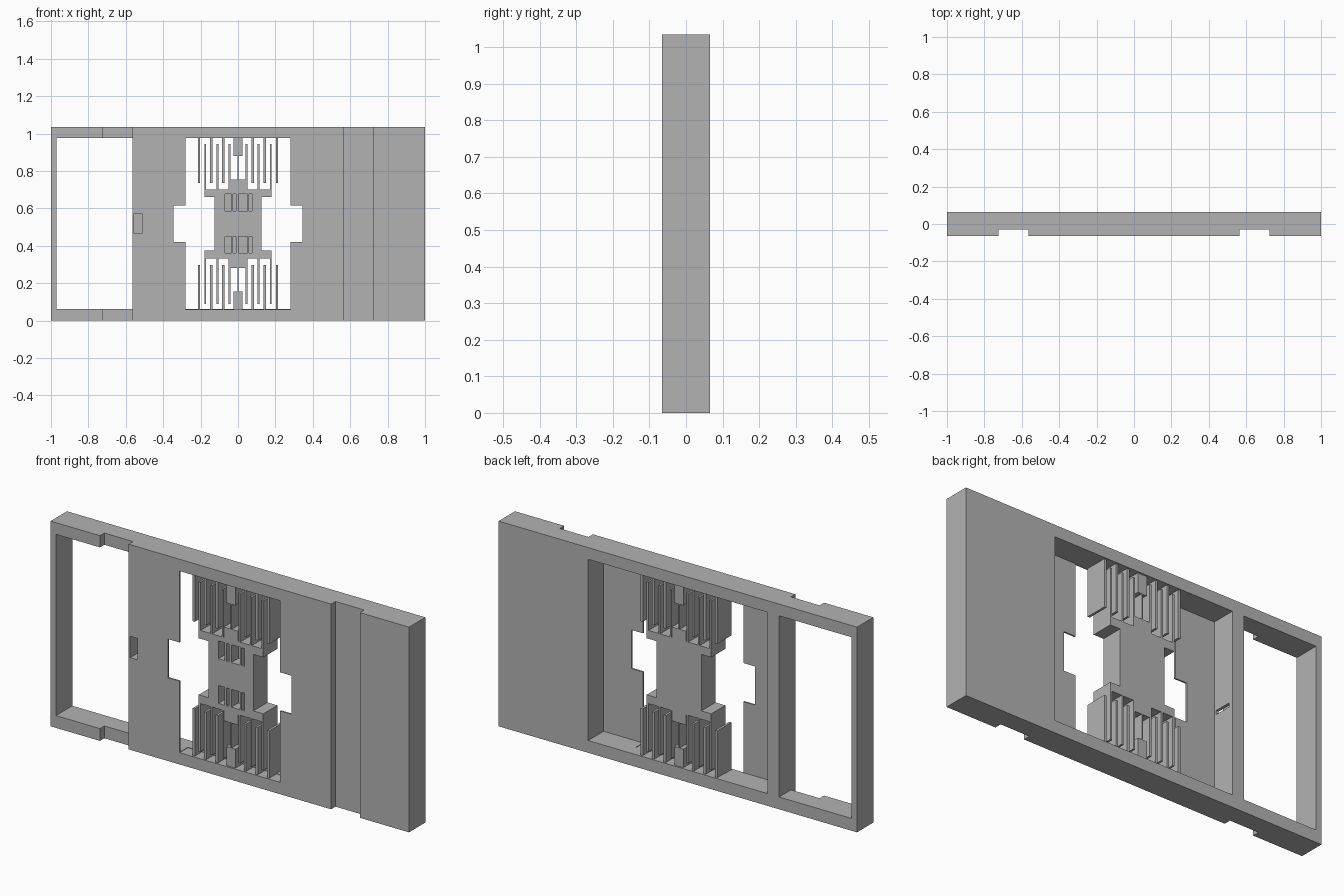
import bpy
import bmesh

cube = bpy.data.objects.get("Cube")
if cube:
    bpy.data.objects.remove(cube)

grey = bpy.data.materials.new("plain_grey")
grey.use_nodes = True
GREY = (0.45, 0.45, 0.45, 1)
grey.diffuse_color = GREY
grey.node_tree.nodes["Principled BSDF"].inputs["Base Color"].default_value = GREY

H, D = 1.035, 0.065        # body height, half depth
LOW, HIGH = 0.062, 0.976   # inner edges of the frame rails
F = 0.056                  # half depth of the moving mechanism


def prism(name, outline, y0, y1):
    """Extrude an outline in x and z along y."""
    bm = bmesh.new()
    face = bm.faces.new([bm.verts.new((x, y0, z)) for x, z in outline])
    grown = bmesh.ops.extrude_face_region(bm, geom=[face])
    moved = [g for g in grown["geom"] if isinstance(g, bmesh.types.BMVert)]
    bmesh.ops.translate(bm, verts=moved, vec=(0, y1 - y0, 0))
    bmesh.ops.recalc_face_normals(bm, faces=bm.faces)
    mesh = bpy.data.meshes.new(name)
    bm.to_mesh(mesh)
    bm.free()
    mesh.materials.append(grey)
    obj = bpy.data.objects.new(name, mesh)
    bpy.context.collection.objects.link(obj)
    return obj


def box(name, x0, x1, y0, y1, z0, z1):
    return prism(name, [(x0, z0), (x1, z0), (x1, z1), (x0, z1)], y0, y1)


def cut(target, cutter):
    mod = target.modifiers.new("cut", "BOOLEAN")
    mod.operation = "DIFFERENCE"
    mod.solver = "EXACT"
    mod.object = cutter
    bpy.context.view_layer.objects.active = target
    bpy.ops.object.modifier_apply(modifier=mod.name)
    bpy.data.objects.remove(cutter)


def flip(z):
    return H - z


def box_pair(name, x0, x1, y0, y1, z0, z1):
    """Make an upper box and its mirror image at the bottom."""
    box("upper_" + name, x0, x1, y0, y1, z0, z1)
    box("lower_" + name, x0, x1, y0, y1, flip(z1), flip(z0))


# Frame body with front grooves, through window and rear pocket
frame = box("frame", -1, 1, -D, D, 0, H)
for x0 in (-0.725, 0.565):
    cut(frame, box("groove_cutter", x0, x0 + 0.16, -0.2, -0.03, -0.1, 1.2))
cut(frame, box("window_cutter", -0.97, -0.565, -0.2, 0.2, LOW, HIGH))
cut(frame, box("pocket_cutter", -0.5, 0.5, -0.057, 0.2, LOW, HIGH))

# Cross-shaped opening in the thin front wall
quarter = [(0.345, 0.615), (0.28, 0.615), (0.28, HIGH - 0.0005)]
right = [(x, flip(z)) for x, z in reversed(quarter)] + quarter
cross = right + [(-x, z) for x, z in reversed(right)]
cut(frame, prism("opening_cutter", cross, -0.2, 0))

# Small front hole with a side slot into the pocket
cut(frame, box("hole_cutter", -0.556, -0.514, -0.2, 0.045, 0.465, 0.572))
cut(frame, box("slot_cutter", -0.53, -0.48, -0.045, 0.04, 0.51, 0.53))

# Central shuttle with stepped ends
quarter = [(0.125, 0.66), (0.18, 0.66), (0.18, 0.702), (0.04, 0.702), (0.04, 0.754)]
right = [(x, flip(z)) for x, z in reversed(quarter)] + quarter
outline = right + [(-x, z) for x, z in reversed(right)]
shuttle = prism("shuttle", outline, -F, F)
for x0, x1 in ((-0.07, -0.036), (-0.026, -0.01), (0.002, 0.05), (0.06, 0.075)):
    for z0 in (0.586, 0.361):
        cut(shuttle, box("recess_cutter", x0, x1, -0.2, 0, z0, z0 + 0.09))

# Anchors and thin springs
box_pair("anchor", -0.025, 0.025, -F, F, 0.88, HIGH + 0.01)
box_pair("spring", -0.003, 0.003, -F, F, 0.745, 0.89)

# Interleaved comb fingers
for side in (-1, 1):
    for i in range(3):
        fixed = side * (0.079 + 0.0645 * i)
        moving = side * (0.046 + 0.0645 * i)
        box_pair("fixed_finger", fixed - 0.006, fixed + 0.006, -F, F, 0.737, HIGH + 0.01)
        box_pair("moving_finger", moving - 0.005, moving + 0.005, -F, F, 0.695, 0.945)
